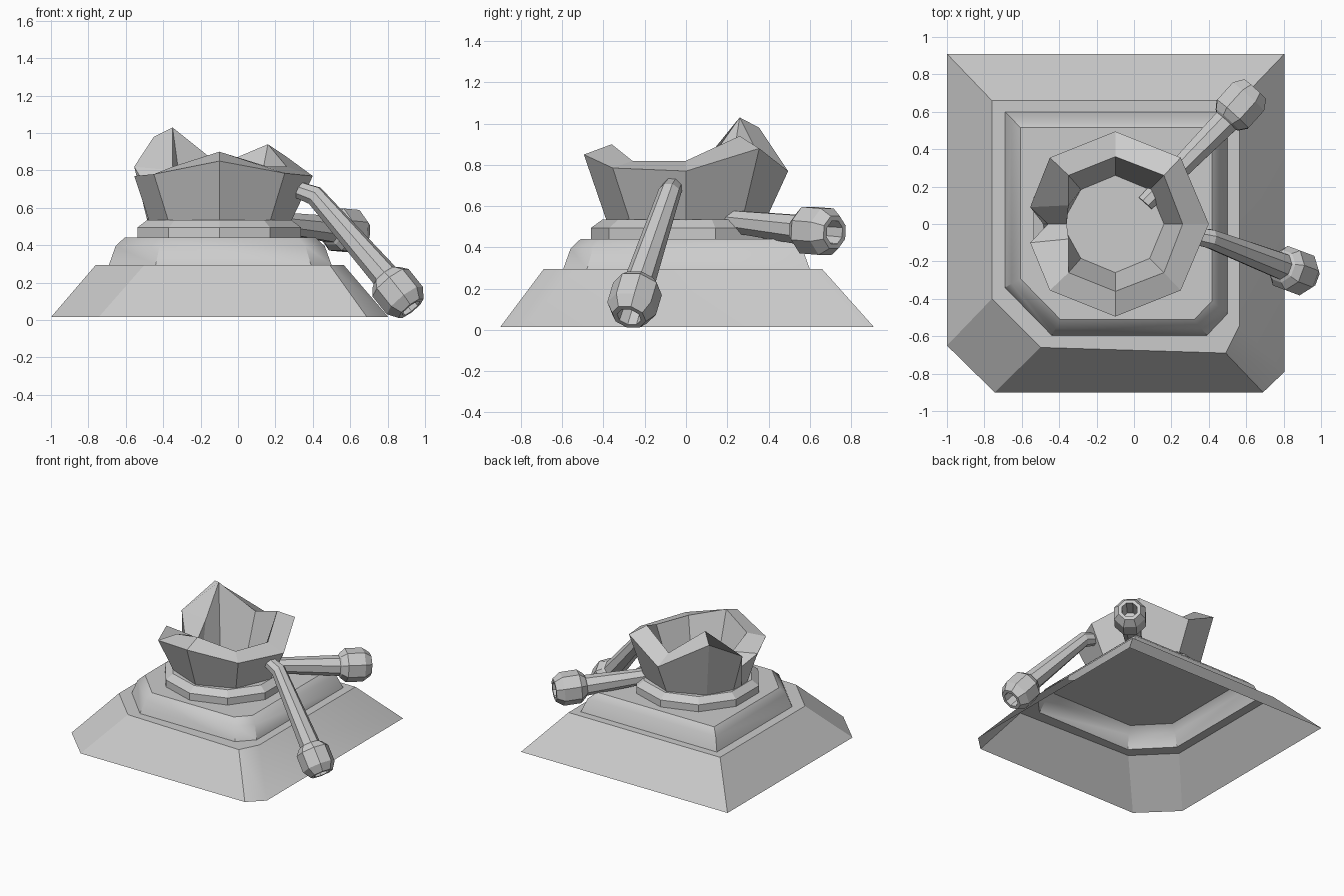
import bpy, bmesh, math
from mathutils import Vector

if "Cube" in bpy.data.objects:
    bpy.data.objects.remove(bpy.data.objects["Cube"])


def loft(name, rings, cap_start=False, cap_end=False, smooth=None):
    """Skin a stack of closed rings that all have the same point count."""
    bm = bmesh.new()
    loops = [[bm.verts.new(p) for p in ring] for ring in rings]
    n = len(loops[0])
    for a, b in zip(loops, loops[1:]):
        for i in range(n):
            j = (i + 1) % n
            bm.faces.new((a[i], a[j], b[j], b[i]))
    if cap_start:
        bm.faces.new(loops[0])
    if cap_end:
        bm.faces.new(loops[-1])
    bmesh.ops.recalc_face_normals(bm, faces=bm.faces)
    mesh = bpy.data.meshes.new(name)
    bm.to_mesh(mesh)
    bm.free()
    obj = bpy.data.objects.new(name, mesh)
    bpy.context.collection.objects.link(obj)
    if smooth:
        bpy.ops.object.select_all(action='DESELECT')
        obj.select_set(True)
        bpy.context.view_layer.objects.active = obj
        bpy.ops.object.shade_smooth_by_angle(angle=math.radians(smooth))
    return obj


def at_z(outline, z, s=1.0):
    """Outline scaled about the bowl axis and placed at height z."""
    return [(CX + (x - CX) * s, y * s, z) for x, y in outline]


def circle(n, r, z):
    return [(CX + r * math.sin(2 * math.pi * i / n),
             r * math.cos(2 * math.pi * i / n), z) for i in range(n)]


CX = -0.1

# sloping skirt, open underneath, and its stepped tier
skirt_low = [(-1, .91), (.805, .91), (.805, -.79), (.69, -.9), (-.745, -.9), (-1, -.65)]
skirt_top = [(-.76, .66), (.565, .66), (.565, -.54), (.49, -.69), (-.5, -.66), (-.76, -.4)]
tier = [(-.69, .6), (.5, .6), (.5, -.48), (.39, -.595), (-.44, -.595), (-.69, -.34)]
loft("base_skirt", [at_z(skirt_low, .015), at_z(skirt_top, .295), at_z(tier, .295)], smooth=32)
loft("base_tier", [at_z(tier, .295), at_z(tier, .395, .94), at_z(tier, .44, .86)],
     cap_end=True, smooth=32)

# ten-sided collar
loft("collar", [circle(10, .46, .44), circle(10, .46, .495), circle(10, .405, .535)],
     cap_end=True)

# broken bowl: eight sides plus a notch on the left
outer = [(-.1, .495, .77), (.25, .355, .88), (.4, 0, .77), (.25, -.355, .785),
         (-.1, -.495, .85), (-.45, -.355, .78), (-.555, -.1, .77),
         (-.46, 0, .66), (-.555, .09, .82), (-.45, .355, .98)]
inner = [(-.1, .36, .83), (.16, .26, .94), (.26, 0, .82), (.16, -.26, .82),
         (-.1, -.36, .9), (-.35, -.26, .82), (-.35, -.08, .74),
         (-.36, 0, .66), (-.35, .1, .80), (-.35, .26, 1.03)]
angles = [90, 45, 0, -45, -90, -135, -167, -180, -193, -225]


def bowl_ring(r, z):
    return [(CX + r * math.cos(math.radians(a)), r * math.sin(math.radians(a)), z)
            for a in angles]


loft("broken_bowl", [bowl_ring(.385, .53), outer, inner, bowl_ring(.26, .545)],
     cap_start=True, cap_end=True)


def nozzle(name, path, direction, tip):
    """Tapered eight-sided tube with a thick hollow cap centred on tip."""
    d, tip = Vector(direction).normalized(), Vector(tip)
    stations = [(Vector(p), r, Vector(t).normalized()) for p, r, t in path]
    stations += [(tip + d * s, r, d) for s, r in
                 ((-.115, .075), (-.105, .09), (-.065, .122), (.06, .122),
                  (.115, .085), (.115, .06), (-.04, .055))]
    rings = []
    for p, r, t in stations:
        u = t.cross(Vector((0, 0, 1))).normalized()
        v = u.cross(t)
        rings.append([p + (u * math.cos(a) + v * math.sin(a)) * r
                      for a in (math.pi / 4 * (i + .5) for i in range(8))])
    loft(name, rings, cap_start=True, cap_end=True)


# bent nozzle hanging to the right, straight nozzle pointing back right
slope = (.48, -.18, -.6)
nozzle("bent_nozzle",
       [((.31, -.06, .70), .047, (1, -.2, -.15)),
        ((.41, -.08, .665), .055, (.8, -.2, -.5))],
       slope, (.855, -.25, .15))
level = (.66, .73, -.06)
nozzle("straight_nozzle", [((.06, .11, .54), .05, level)], level, (.57, .635, .48))
